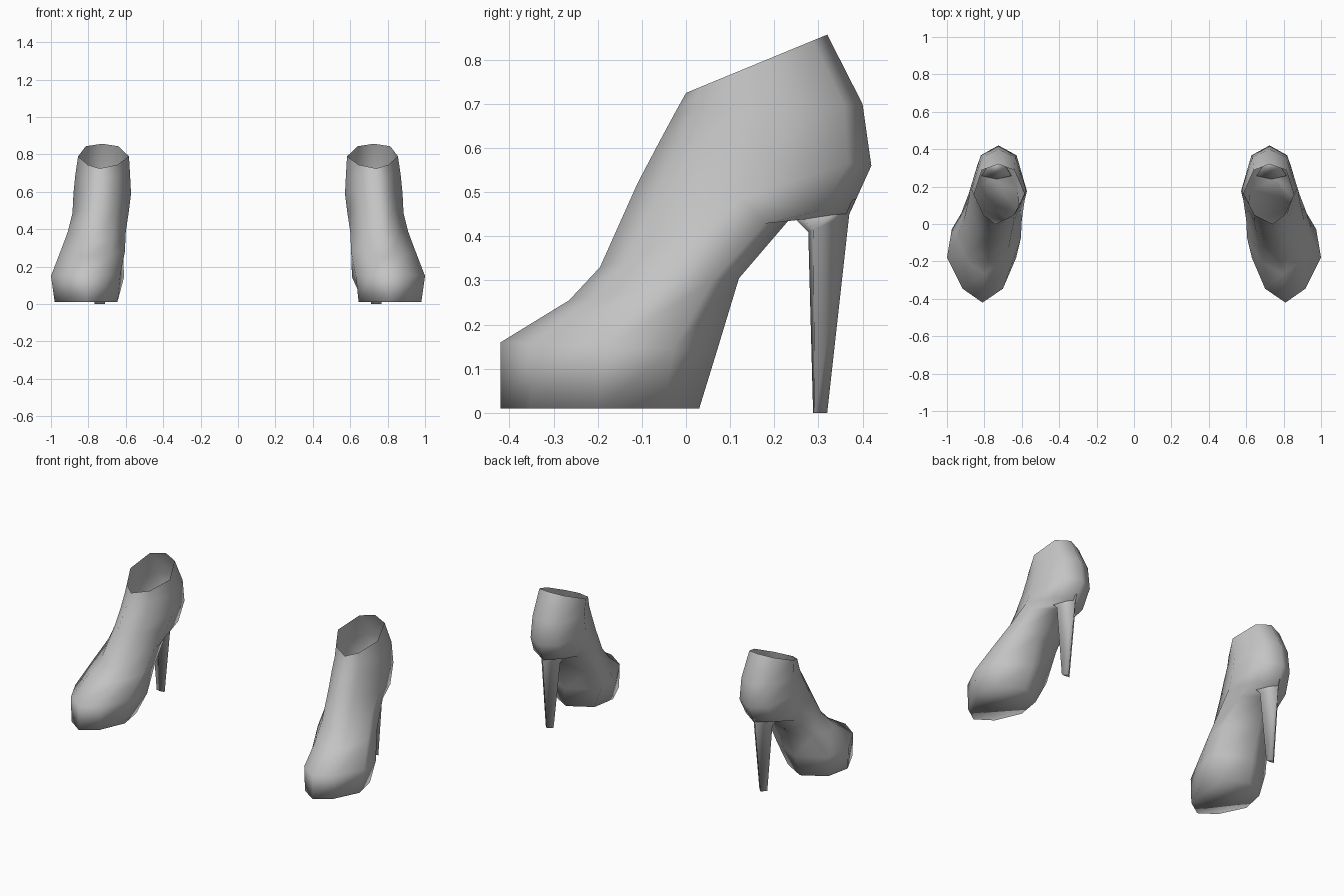
import bpy, bmesh, math

if "Cube" in bpy.data.objects:
    bpy.data.objects.remove(bpy.data.objects["Cube"])

grey = bpy.data.materials.new("mid grey")
grey.diffuse_color = (0.55, 0.55, 0.55, 1)
grey.use_nodes = True
grey.node_tree.nodes["Principled BSDF"].inputs["Base Color"].default_value = grey.diffuse_color


def loft(name, rings, side, caps):
    """Skin a stack of closed rings; side = -1 mirrors the part across x."""
    bm = bmesh.new()
    loops = [[bm.verts.new((x * side, y, z)) for x, y, z in r] for r in rings]
    n = len(rings[0])
    for a, b in zip(loops, loops[1:]):
        for i in range(n):
            j = (i + 1) % n
            f = [a[i], a[j], b[j], b[i]]
            bm.faces.new(f if side > 0 else f[::-1])
    for k in caps:
        up = (k == -1)
        bm.faces.new(loops[k] if up == (side > 0) else loops[k][::-1])
    for f in bm.faces:
        f.smooth = True
    me = bpy.data.meshes.new(name)
    bm.to_mesh(me)
    bm.free()
    me.materials.append(grey)
    ob = bpy.data.objects.new(name, me)
    bpy.context.collection.objects.link(ob)


def section(front, back, inner, outer, rear, full_in, full_out):
    """Eight-sided section on a front-to-back axis, bulging to inner and outer x."""
    def at(t, edge, k):
        x, y, z = (f + (b - f) * t for f, b in zip(front, back))
        return (x + (edge - x) * k, y, z)
    return [front, at(.15, outer, .56), at(.49, outer, 1), at(rear, outer, full_out),
            back, at(rear, inner, full_in), at(.49, inner, 1), at(.15, inner, .6)]


# Boot sections from sole to cuff:
# front point, back point, inner x, outer x, rear station, inner and outer fullness
boot = [section(*s) for s in (
    ((.81, -.42, .01), (.81, .03, .01), .645, .98, .82, .85, .82),      # sole
    ((.81, -.42, .16), (.80, .07, .14), .63, 1.0, .8, 1.12, .87),       # widest line
    ((.80, -.265, .255), (.80, .12, .305), .605, .95, .84, .95, .82),   # instep
    ((.78, -.195, .33), (.76, .24, .445), .60, .91, .86, .85, .78),     # arch
    ((.76, -.11, .52), (.73, .37, .45), .585, .885, .87, .7, .7),       # heel seat
    ((.75, -.06, .615), (.725, .42, .56), .572, .88, .89, .64, .6),     # fullest part
    ((.745, -.025, .68), (.725, .40, .70), .577, .87, .9, .62, .6),     # ankle
    ((.74, 0, .725), (.725, .32, .857), .583, .855, .9, .6, .68),       # open cuff
)]


def heel_ring(cx, w, y0, y1, z0, z1):
    """Wedge section from front y0, z0 to a ridge at back y1, z1."""
    pts = [(0, 0), (.5, .12), (0, 1), (-.5, .12)]
    return [(cx + w * u, y0 + (y1 - y0) * t, z0 + (z1 - z0) * t) for u, t in pts]


heel = [
    heel_ring(.74, .055, .288, .32, 0, 0),
    heel_ring(.735, .13, .277, .37, .41, .45),
    heel_ring(.735, .16, .24, .385, .447, .485),
]

for side, label in ((1, "right"), (-1, "left")):
    loft(label + "_boot", boot, side, [0])
    loft(label + "_stiletto_heel", heel, side, [0, -1])
